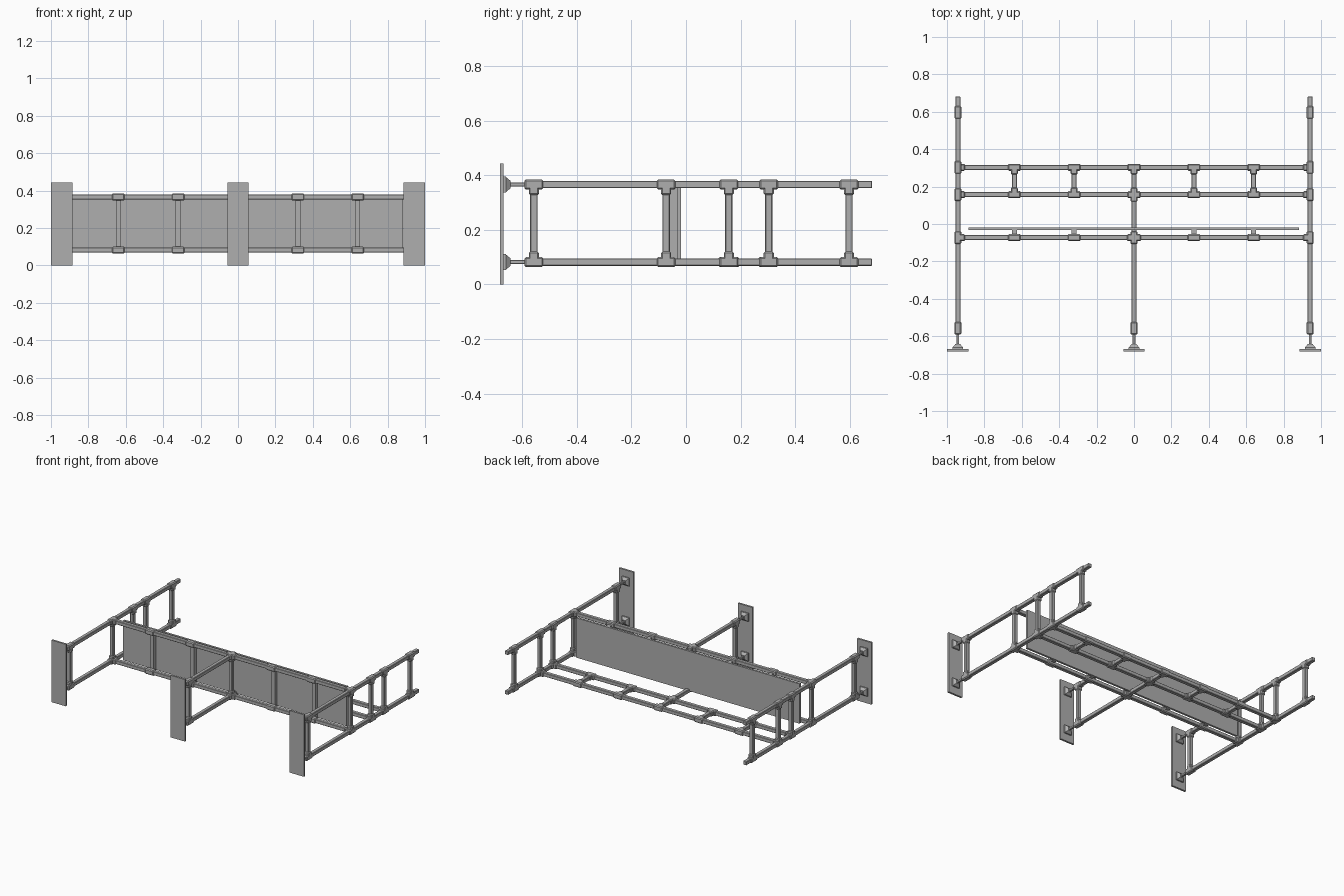
import bpy
from mathutils import Vector

if "Cube" in bpy.data.objects:
    bpy.data.objects.remove(bpy.data.objects["Cube"])

grey = bpy.data.materials.new("mid grey")
grey.diffuse_color = (0.43, 0.43, 0.43, 1)
grey.use_nodes = True
grey.node_tree.nodes["Principled BSDF"].inputs["Base Color"].default_value = grey.diffuse_color

TOP, LOW = 0.366, 0.082            # rail heights
SIDE = 0.942                       # side frame offset
RAIL, LADDER_A, LADDER_B = -0.073, 0.157, 0.303
BAYS = (-0.64, -0.32, 0.32, 0.64)
R = 0.0135                         # half tube width


def box(name, lo, hi, bevel=0.0):
    lo, hi = Vector(lo), Vector(hi)
    bpy.ops.mesh.primitive_cube_add(size=1, location=(lo + hi) / 2)
    ob = bpy.context.object
    ob.name = name
    ob.scale = hi - lo
    bpy.ops.object.transform_apply(location=False, rotation=False, scale=True)
    ob.data.materials.append(grey)
    if bevel:
        mod = ob.modifiers.new("bevel", 'BEVEL')
        mod.width, mod.segments = bevel, 1
    return ob


def tube(name, a, b, r=R, bevel=0.003):
    """Square tube along one axis from a to b."""
    lo, hi = [], []
    for p, q in zip(a, b):
        pad = r if abs(p - q) < 1e-6 else 0
        lo.append(min(p, q) - pad)
        hi.append(max(p, q) + pad)
    return box(name, lo, hi, bevel)


def fitting(p, axis, necks):
    """Clamp sleeve along one axis with necks toward the given directions."""
    p = Vector(p)
    along = Vector([1 if i == axis else 0 for i in range(3)])
    tube("fitting_sleeve", p - along * 0.035, p + along * 0.035, 0.0185, 0.006)
    for d in necks:
        tube("fitting_neck", p, p + Vector(d) * 0.038, 0.0185, 0.005)


def foot(x, z):
    """Tapered square flange and thin pin between wall plate and rail."""
    bpy.ops.mesh.primitive_cone_add(vertices=4, radius1=0.028 * 2 ** 0.5, radius2=0.013 * 2 ** 0.5,
                                    depth=0.018, rotation=(0, 0, 0.785398))
    ob = bpy.context.object
    bpy.ops.object.transform_apply(location=False, rotation=True, scale=False)
    ob.name = "foot_flange"
    ob.rotation_euler = (-1.570796, 0, 0)
    ob.location = (x, -0.651, z)
    ob.data.materials.append(grey)
    box("foot_rim", (x - 0.029, -0.669, z - 0.029), (x + 0.029, -0.66, z + 0.029))
    tube("foot_pin", (x, -0.65, z), (x, -0.58, z), 0.0075, 0.002)


# Wall plates, feet and the three frames
for x in (-SIDE, 0, SIDE):
    box("wall_plate", (x - 0.057, -0.682, 0), (x + 0.057, -0.668, 0.443))
    inward = [] if x == 0 else [(-1 if x > 0 else 1, 0, 0)]
    posts = (-0.557, RAIL) if x == 0 else (-0.557, RAIL, LADDER_A, LADDER_B, 0.597)
    for z in (TOP, LOW):
        foot(x, z)
        end = 0.682 if x else (RAIL if z == TOP else LADDER_B)
        tube("frame_rail", (x, -0.585, z), (x, end, z))
    for y in posts:
        tube("frame_post", (x, y, LOW), (x, y, TOP))
        for z in (TOP, LOW):
            necks = [(0, 0, -1 if z == TOP else 1)]
            if y == RAIL:
                necks += inward or [(1, 0, 0), (-1, 0, 0)]
            elif y in (LADDER_A, LADDER_B) and z == LOW:
                necks += inward
            fitting((x, y, z), 1, necks)

# Long rails carrying the panel
for z in (TOP, LOW):
    tube("panel_rail", (-SIDE, RAIL, z), (SIDE, RAIL, z))
    for x in BAYS:
        fitting((x, RAIL, z), 0, [])

# Panel with upright battens in front of it
box("panel", (-0.885, -0.033, 0.082), (0.882, -0.018, 0.366))
for x in BAYS:
    box("panel_batten", (x - R, -0.058, LOW), (x + R, -0.033, TOP))

# Low ladder rack
for y, d in ((LADDER_A, 1), (LADDER_B, -1)):
    tube("ladder_rail", (-SIDE, y, LOW), (SIDE, y, LOW))
    for x in BAYS + (0,):
        fitting((x, y, LOW), 0, [(0, d, 0)] + ([(0, -1, 0)] if x == 0 and d == 1 else []))
for x in BAYS:
    tube("ladder_rung", (x, LADDER_A, LOW), (x, LADDER_B, LOW))
